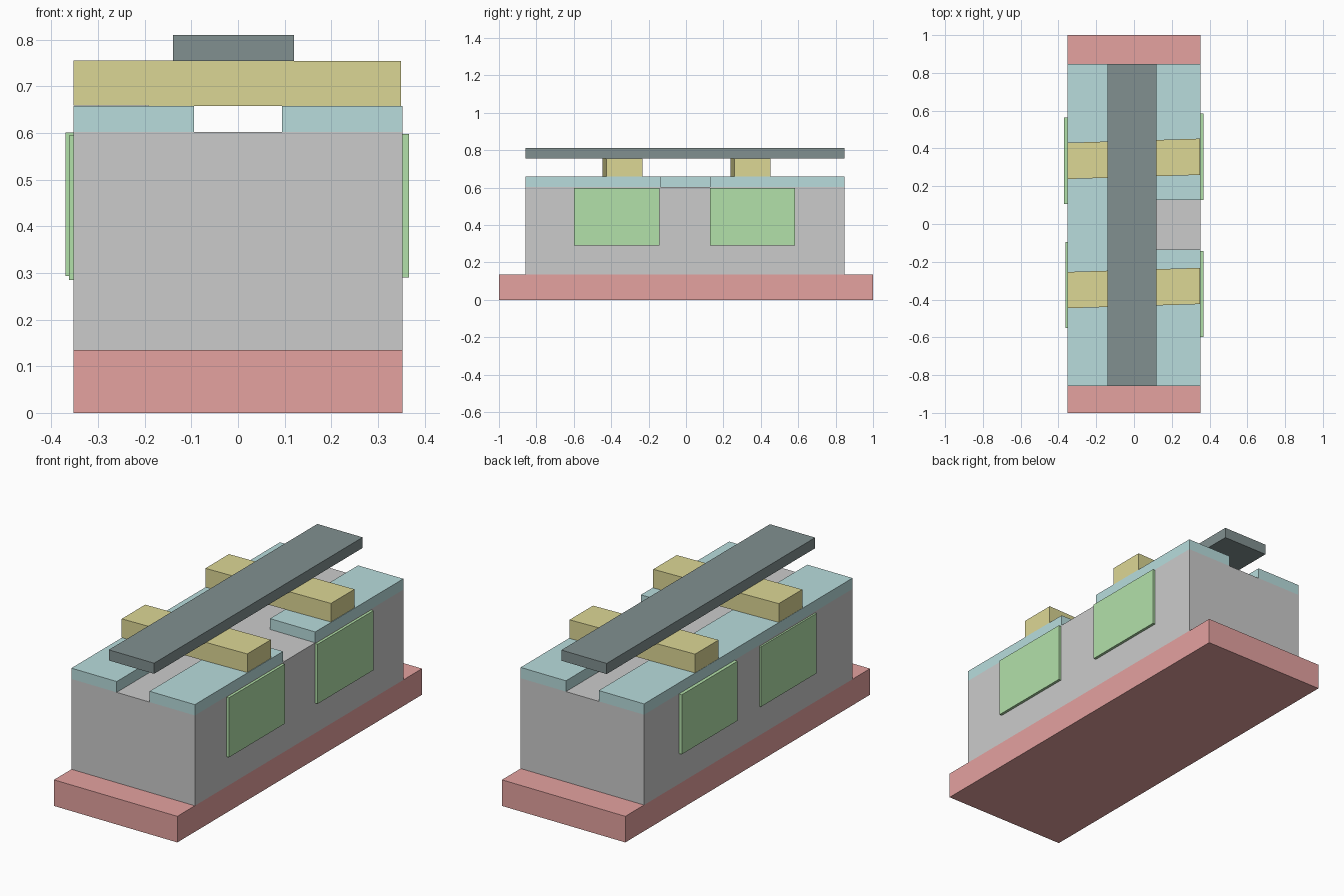
import bpy, bmesh

if "Cube" in bpy.data.objects:
    bpy.data.objects.remove(bpy.data.objects["Cube"])


def material(name, rgb):
    m = bpy.data.materials.new(name)
    m.diffuse_color = (*rgb, 1)
    m.use_nodes = True
    m.node_tree.nodes["Principled BSDF"].inputs["Base Color"].default_value = m.diffuse_color
    return m


def box(name, x, y, z, mat=None, skew=0.0, tilt=0.0):
    """Box from (min, max) ranges; skew/tilt shift the +x end along y/z."""
    bm = bmesh.new()
    bmesh.ops.create_cube(bm, size=1)
    for v in bm.verts:
        right = v.co.x > 0
        v.co = (x[right],
                y[v.co.y > 0] + skew * right,
                z[v.co.z > 0] + tilt * right)
    mesh = bpy.data.meshes.new(name)
    bm.to_mesh(mesh)
    bm.free()
    ob = bpy.data.objects.new(name, mesh)
    bpy.context.collection.objects.link(ob)
    if mat:
        mesh.materials.append(mat)
    return ob


red = material("red", (0.78, 0.36, 0.35))
teal = material("teal", (0.48, 0.72, 0.72))
yellow = material("yellow", (0.72, 0.68, 0.30))
green = material("green", (0.45, 0.75, 0.40))
slate = material("slate", (0.22, 0.28, 0.28))

W = 0.353
LENGTH = (-0.857, 0.847)

# Base slab and main body
box("base", (-W, W), (-1, 1), (0, 0.135), red)
box("body", (-W, W), LENGTH, (0.135, 0.602))

# Top rails: one continuous, one split by a gap
RAIL_Z = (0.602, 0.658)
box("left_rail", (-W, -0.094), LENGTH, RAIL_Z, teal)
box("right_rail_front", (0.094, W), (LENGTH[0], -0.136), RAIL_Z, teal)
box("right_rail_back", (0.094, W), (0.127, LENGTH[1]), RAIL_Z, teal)

# Slightly skewed cross bars
for name, y0 in (("front", -0.446), ("back", 0.238)):
    box(name + "_cross_bar", (-W, 0.35), (y0, y0 + 0.192), (0.659, 0.756),
        yellow, skew=0.022, tilt=-0.002)

# Ridge beam
box("ridge_beam", (-0.139, 0.12), LENGTH, (0.755, 0.81), slate)

# Side panels
box("right_panel_front", (W, 0.367), (-0.598, -0.142), (0.29, 0.598), green)
box("right_panel_back", (W, 0.367), (0.127, 0.584), (0.29, 0.598), green)
box("left_panel_front", (-0.362, -W), (-0.551, -0.095), (0.285, 0.595), green)
box("left_panel_back", (-0.37, -W), (0.106, 0.563), (0.293, 0.601), green)
